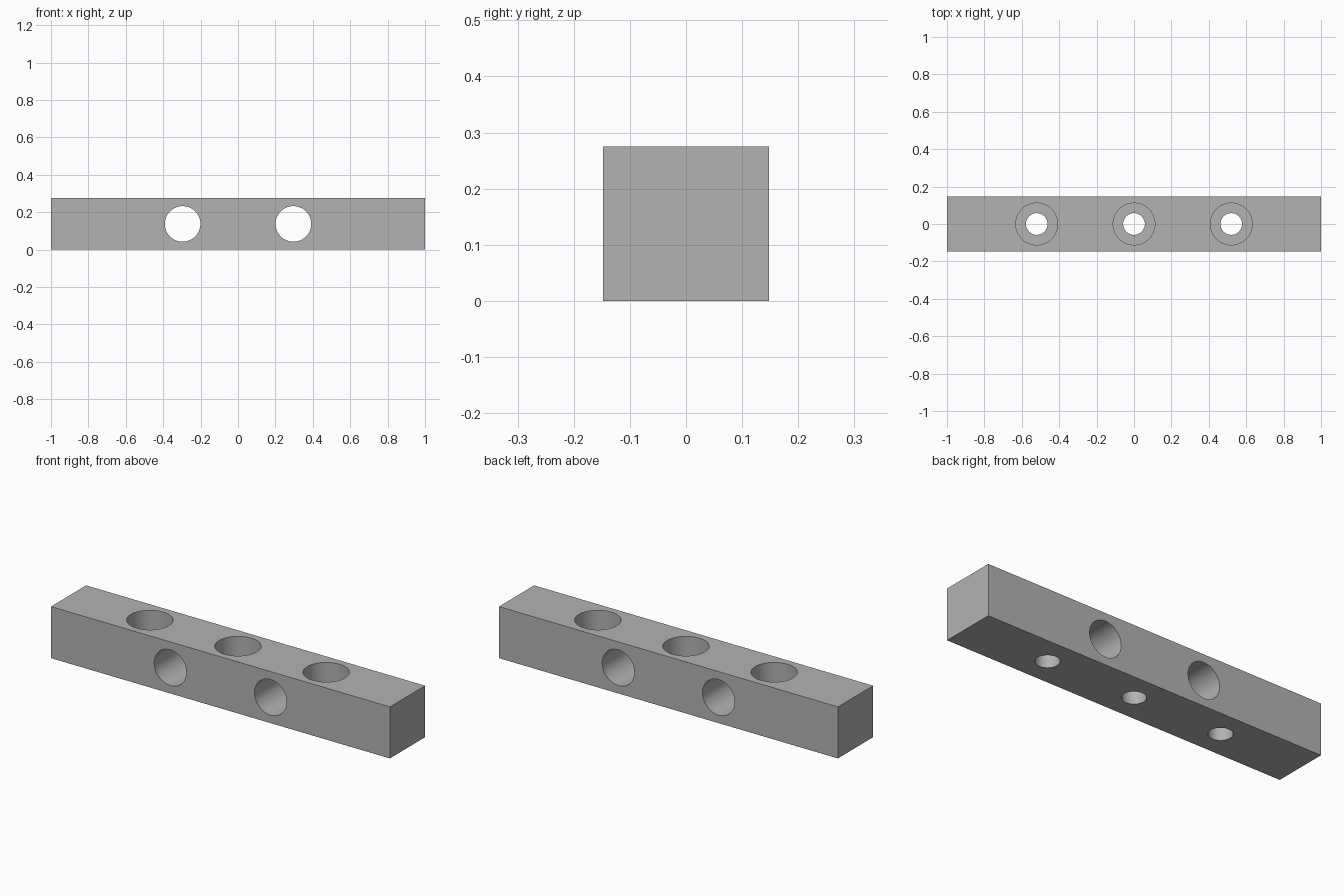
import bpy
import bmesh
import math

cube = bpy.data.objects.get("Cube")
if cube:
    bpy.data.objects.remove(cube, do_unlink=True)

LENGTH, WIDTH, HEIGHT = 2.0, 0.296, 0.275
BORE_DEPTH = 0.15
SEGMENTS = 64

grey = bpy.data.materials.new("plain grey")
grey.use_nodes = True
colour = (0.45, 0.45, 0.45, 1)
grey.diffuse_color = colour
grey.node_tree.nodes["Principled BSDF"].inputs["Base Color"].default_value = colour


def add_object(name, bm):
    bmesh.ops.recalc_face_normals(bm, faces=bm.faces)
    mesh = bpy.data.meshes.new(name)
    bm.to_mesh(mesh)
    bm.free()
    mesh.materials.append(grey)
    obj = bpy.data.objects.new(name, mesh)
    bpy.context.collection.objects.link(obj)
    return obj


def turned_cutter(name, profile, location, tilt=0.0):
    """Solid of revolution from (radius, height) points, capped at both ends."""
    bm = bmesh.new()
    rings = []
    for radius, z in profile:
        ring = bmesh.ops.create_circle(bm, segments=SEGMENTS, radius=radius)["verts"]
        for v in ring:
            v.co.z = z
        rings.append(ring)
    for low, high in zip(rings, rings[1:]):
        for i in range(SEGMENTS):
            j = (i + 1) % SEGMENTS
            bm.faces.new((low[i], low[j], high[j], high[i]))
    bm.faces.new(rings[0])
    bm.faces.new(rings[-1])
    obj = add_object(name, bm)
    obj.location = location
    obj.rotation_euler.x = tilt
    obj.hide_render = True
    return obj


# Rectangular bar
bm = bmesh.new()
bmesh.ops.create_cube(bm, size=1)
bmesh.ops.scale(bm, vec=(LENGTH, WIDTH, HEIGHT), verts=bm.verts)
bmesh.ops.translate(bm, vec=(0, 0, HEIGHT / 2), verts=bm.verts)
bar = add_object("mounting_bar", bm)

# Counterbored screw holes from the top, cross holes from front to back
cutters = []
floor = HEIGHT - BORE_DEPTH
stepped = [(0.058, -0.1), (0.058, floor), (0.112, floor), (0.112, HEIGHT + 0.1)]
for x in (-0.52, 0, 0.52):
    cutters.append(turned_cutter("screw_hole_cutter", stepped, (x, 0, 0)))
for x in (-0.296, 0.296):
    cutters.append(turned_cutter("cross_hole_cutter", [(0.095, -WIDTH), (0.095, WIDTH)],
                                 (x, 0, HEIGHT / 2), math.pi / 2))

# Cut the holes and remove the cutters
bpy.context.view_layer.objects.active = bar
for cutter in cutters:
    cut = bar.modifiers.new("hole", 'BOOLEAN')
    cut.operation = 'DIFFERENCE'
    cut.solver = 'EXACT'
    cut.object = cutter
    bpy.ops.object.modifier_apply(modifier=cut.name)
    bpy.data.objects.remove(cutter, do_unlink=True)

# Smooth hole walls, sharp rims and edges
bpy.ops.object.select_all(action='DESELECT')
bar.select_set(True)
bpy.ops.object.shade_smooth_by_angle(angle=math.radians(30))
